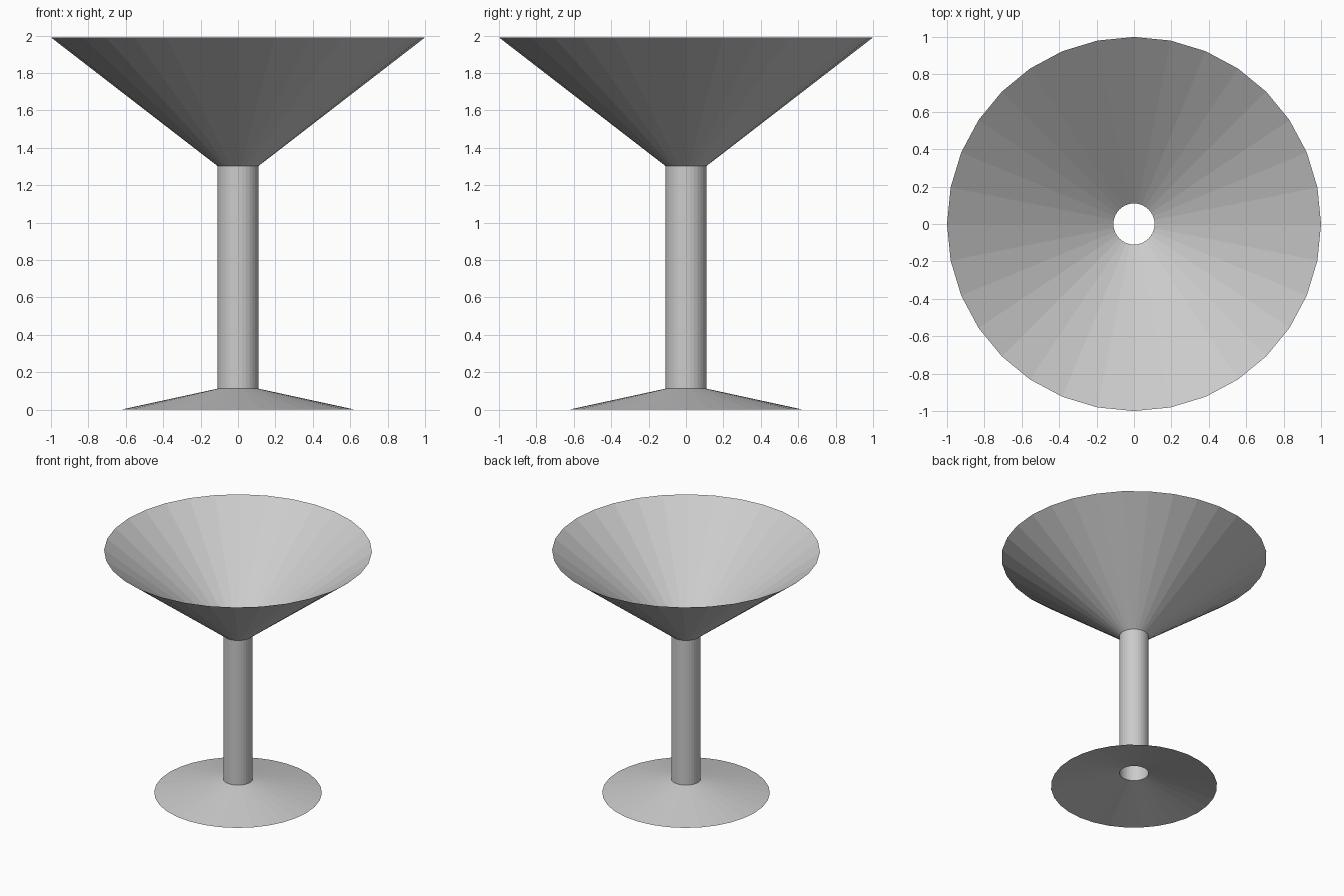
import bpy, bmesh
from math import cos, sin, pi

if "Cube" in bpy.data.objects:
    bpy.data.objects.remove(bpy.data.objects["Cube"])

SIDES = 32
STEM_R, STEM_LOW, STEM_HIGH = 0.11, 0.112, 1.303


def open_cone(name, r_low, z_low, r_high, z_high):
    """Single-walled, uncapped cone section with flat faces."""
    bm = bmesh.new()
    rings = [[bm.verts.new((r * cos(2 * pi * i / SIDES), r * sin(2 * pi * i / SIDES), z))
              for i in range(SIDES)]
             for r, z in ((r_low, z_low), (r_high, z_high))]
    low, high = rings
    for i in range(SIDES):
        j = (i + 1) % SIDES
        bm.faces.new((low[i], low[j], high[j], high[i]))
    mesh = bpy.data.meshes.new(name)
    bm.to_mesh(mesh)
    bm.free()
    obj = bpy.data.objects.new(name, mesh)
    bpy.context.collection.objects.link(obj)
    return obj


# Shallow conical foot, hollow underneath
open_cone("foot", 0.626, 0.0, STEM_R, STEM_LOW)
# Hollow tubular stem
open_cone("stem", STEM_R, STEM_LOW, STEM_R, STEM_HIGH)
# Wide open bowl
open_cone("bowl", STEM_R, STEM_HIGH, 1.0, 1.99)
